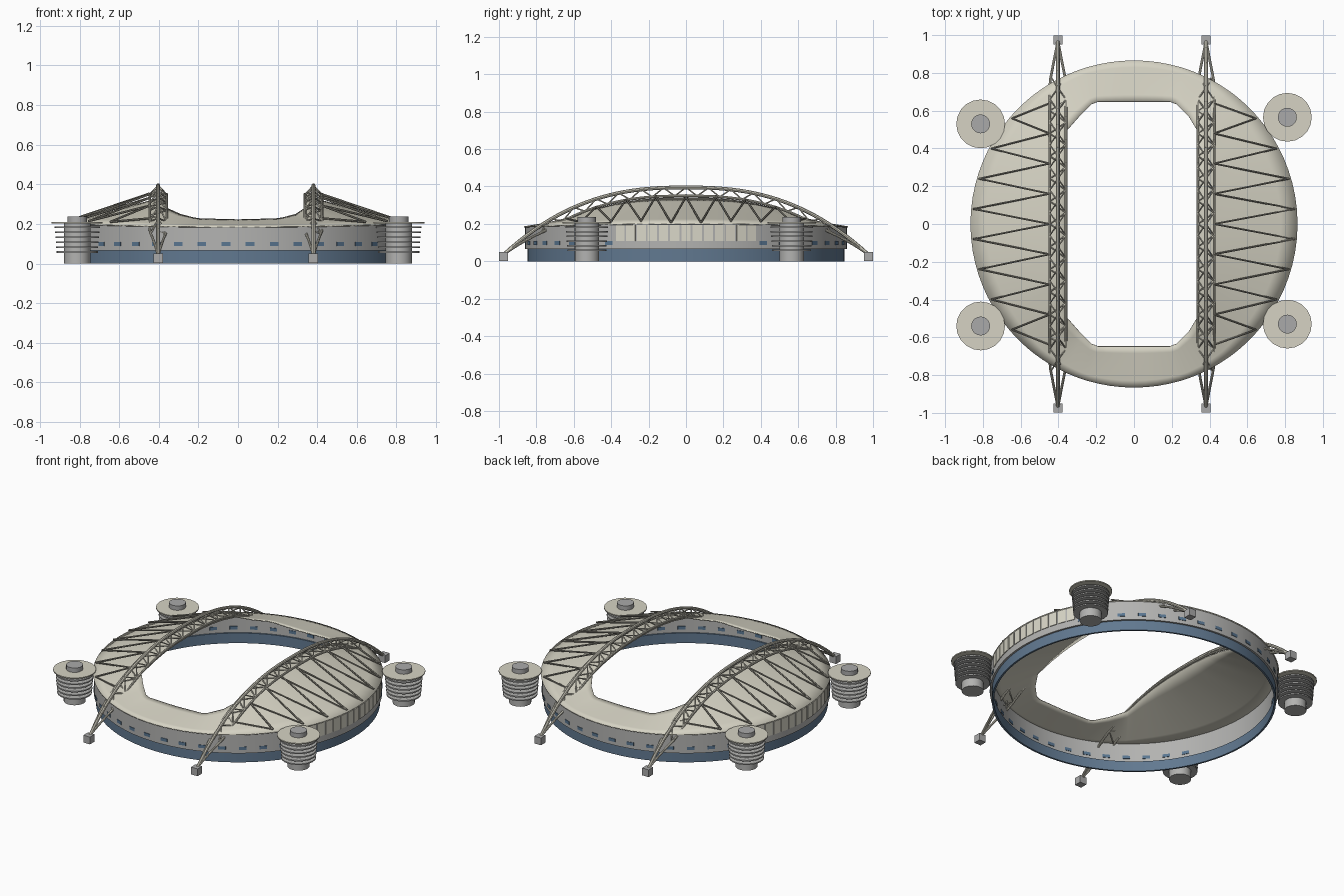
import bpy, bmesh, math
from mathutils import Vector, Matrix

if "Cube" in bpy.data.objects:
    bpy.data.objects.remove(bpy.data.objects["Cube"], do_unlink=True)


def material(name, r, g, b):
    m = bpy.data.materials.new(name)
    m.use_nodes = True
    m.diffuse_color = (r, g, b, 1)
    m.node_tree.nodes["Principled BSDF"].inputs["Base Color"].default_value = (r, g, b, 1)
    return m


CREAM = material("roof cream", 0.67, 0.65, 0.55)
STEEL = material("truss cream", 0.62, 0.60, 0.51)
STRUT = material("strut grey", 0.27, 0.26, 0.22)
WALL = material("wall grey", 0.45, 0.45, 0.44)
BLUE = material("base blue", 0.12, 0.19, 0.28)
GLASS = material("window blue", 0.10, 0.18, 0.28)
PANEL = material("panel cream", 0.70, 0.68, 0.58)
STONE = material("concrete grey", 0.40, 0.40, 0.40)

RADIUS = 0.86
ARCH_X = {-1: -0.403, 1: 0.381}


def finish(name, bm, mat, smooth=True):
    bmesh.ops.recalc_face_normals(bm, faces=bm.faces)
    me = bpy.data.meshes.new(name)
    bm.to_mesh(me)
    bm.free()
    me.materials.append(mat)
    ob = bpy.data.objects.new(name, me)
    bpy.context.collection.objects.link(ob)
    if smooth:
        bpy.ops.object.select_all(action="DESELECT")
        ob.select_set(True)
        bpy.context.view_layer.objects.active = ob
        bpy.ops.object.shade_smooth_by_angle(angle=math.radians(30))
    return ob


def rod(bm, a, b, r, sides=6):
    a, b = Vector(a), Vector(b)
    d = b - a
    rot = d.to_track_quat("Z", "Y").to_matrix().to_4x4()
    bmesh.ops.create_cone(bm, cap_ends=True, segments=sides, radius1=r, radius2=r,
                          depth=d.length, matrix=Matrix.Translation((a + b) / 2) @ rot)


def box(bm, pos, size, angle=0):
    mat = Matrix.Translation(pos) @ Matrix.Rotation(angle, 4, "Z") @ Matrix.Diagonal((*size, 1))
    bmesh.ops.create_cube(bm, size=1, matrix=mat)


def rim_z(a):
    return 0.187 + 0.016 * math.cos(a) ** 2


def arch_z(y):
    return 0.395 - 0.383 * abs(y) ** 2.5


def ring(name, mat, r, thick, z0, top, n=96):
    # Thin closed shell whose top edge may follow the rim
    bm = bmesh.new()
    loops = []
    for i in range(n):
        a = math.tau * i / n
        c, s = math.cos(a), math.sin(a)
        loops.append([bm.verts.new((q * c, q * s, z)) for q, z in
                      ((r, z0), (r, top(a)), (r - thick, top(a)), (r - thick, z0))])
    for i in range(n):
        p, q = loops[i], loops[(i + 1) % n]
        for k in range(4):
            m = (k + 1) % 4
            bm.faces.new((p[k], q[k], q[m], p[m]))
    return finish(name, bm, mat)


ring("base_band", BLUE, 0.848, 0.012, 0, lambda a: 0.066)
ring("outer_wall", WALL, RADIUS, 0.015, 0.065, lambda a: rim_z(a) - 0.002)

# Windows pass through the wall, skipping the panelled sides
bm = bmesh.new()
count = 44
for i in range(count):
    a = math.tau * (i + 0.5) / count
    x, y = math.cos(a), math.sin(a)
    if abs(RADIUS * y) > 0.38:
        box(bm, (0.852 * x, 0.852 * y, 0.098), (0.021, 0.045, 0.02), a)
finish("windows", bm, GLASS, False)

# Tall light panels on both sides
bm = bmesh.new()
for side in (0, math.pi):
    for i in range(-6, 7):
        a = side + i * 0.07
        box(bm, (RADIUS * math.cos(a), RADIUS * math.sin(a), 0.151), (0.008, 0.05, 0.086), a)
finish("side_panels", bm, PANEL, False)


# Roof ruled from the octagonal opening out to the rim
def quarter(sx, sy):
    x = ARCH_X[sx] - sx * 0.042
    pts = [Vector((x, sy * y, arch_z(y) - 0.053)) for y in (0, 0.12, 0.24, 0.36, 0.44)]
    pts += [Vector(p) for p in ((x, sy * 0.49, 0.282), (sx * 0.29, sy * 0.57, 0.25),
                                (sx * 0.225, sy * 0.635, 0.233), (sx * 0.19, sy * 0.648, 0.228),
                                (0, sy * 0.648, 0.223))]
    out = []
    for a, b in zip(pts, pts[1:]):
        out += [a.lerp(b, k / 4) for k in range(4)]
    return out + [pts[-1]]


edge = (quarter(1, 1)[:-1] + quarter(-1, 1)[:0:-1]
        + quarter(-1, -1)[:-1] + quarter(1, -1)[:0:-1])
bm = bmesh.new()
rows = []
for p in edge:
    a = math.atan2(p.y, p.x)
    q = Vector((0.866 * math.cos(a), 0.866 * math.sin(a), rim_z(a)))
    rows.append([bm.verts.new(p.lerp(q, k / 6)) for k in range(7)])
for i, row in enumerate(rows):
    nxt = rows[(i + 1) % len(rows)]
    for k in range(6):
        bm.faces.new((row[k], row[k + 1], nxt[k + 1], nxt[k]))
roof = finish("roof", bm, CREAM)
if roof.data.polygons[0].normal.z < 0:
    roof.data.flip_normals()
solid = roof.modifiers.new("thickness", "SOLIDIFY")
solid.thickness = 0.006


# Arched three-chord trusses with footings and roof struts
def chord_points(x, y):
    w = min(1, (0.97 - abs(y)) / 0.22)
    z = arch_z(y)
    return [Vector((x, y, z)), Vector((x - 0.043 * w, y, z - 0.045 * w)),
            Vector((x + 0.043 * w, y, z - 0.045 * w))]


for sx, label in ((1, "left"), (-1, "right")):
    x = ARCH_X[sx]
    bm = bmesh.new()
    n = 48
    stations = [chord_points(x, -0.97 + 1.94 * i / n) for i in range(n + 1)]
    for p, q in zip(stations, stations[1:]):
        for k in range(3):
            rod(bm, p[k], q[k], 0.010 if k == 0 else 0.007, 8)
    finish(label + "_arch_chords", bm, STEEL)

    bm = bmesh.new()
    cells = 26
    lace = [chord_points(x, -0.78 + 1.56 * i / cells) for i in range(cells + 1)]
    for i, (p, q) in enumerate(zip(lace, lace[1:])):
        for k, m in ((0, 1), (0, 2), (1, 2)):
            a, b = (k, m) if i % 2 else (m, k)
            rod(bm, p[a], q[b], 0.004, 5)
    finish(label + "_arch_lacing", bm, STEEL)

    bm = bmesh.new()
    for i in range(8):
        y = -0.56 + 0.16 * i
        lift = 0.004 if sx > 0 and abs(y) < 0.1 else 0.014
        rx = math.sqrt(0.855 ** 2 - y * y)
        low = (sx * rx, y, rim_z(math.atan2(y, rx)) + lift)
        for dy in (-0.08, 0.08):
            rod(bm, low, (x + sx * 0.043, y + dy, arch_z(y + dy) - 0.055 + lift), 0.0055)
    finish(label + "_roof_struts", bm, STRUT)

    bm = bmesh.new()
    for y in (-0.975, 0.975):
        box(bm, (x, y, 0.027), (0.048, 0.048, 0.048))
    finish(label + "_arch_footings", bm, STONE, False)

# Corner ramp towers: core, stacked decks, top deck and cap
for i, (x, y) in enumerate(((-0.812, 0.53), (0.812, 0.565), (-0.812, -0.54), (0.812, -0.53))):
    def drum(name, mat, levels):
        bm = bmesh.new()
        for r, z0, z1 in levels:
            rod(bm, (x, y, z0), (x, y, z1), r, 20)
        finish("tower_%d_%s" % (i + 1, name), bm, mat)

    drum("core", WALL, [(0.066, 0, 0.205)])
    drum("decks", WALL, [(0.104 + 0.002 * k, 0.054 + 0.025 * k, 0.062 + 0.025 * k) for k in range(6)])
    drum("top_deck", CREAM, [(0.129, 0.202, 0.209)])
    drum("cap", STONE, [(0.05, 0.209, 0.238)])
